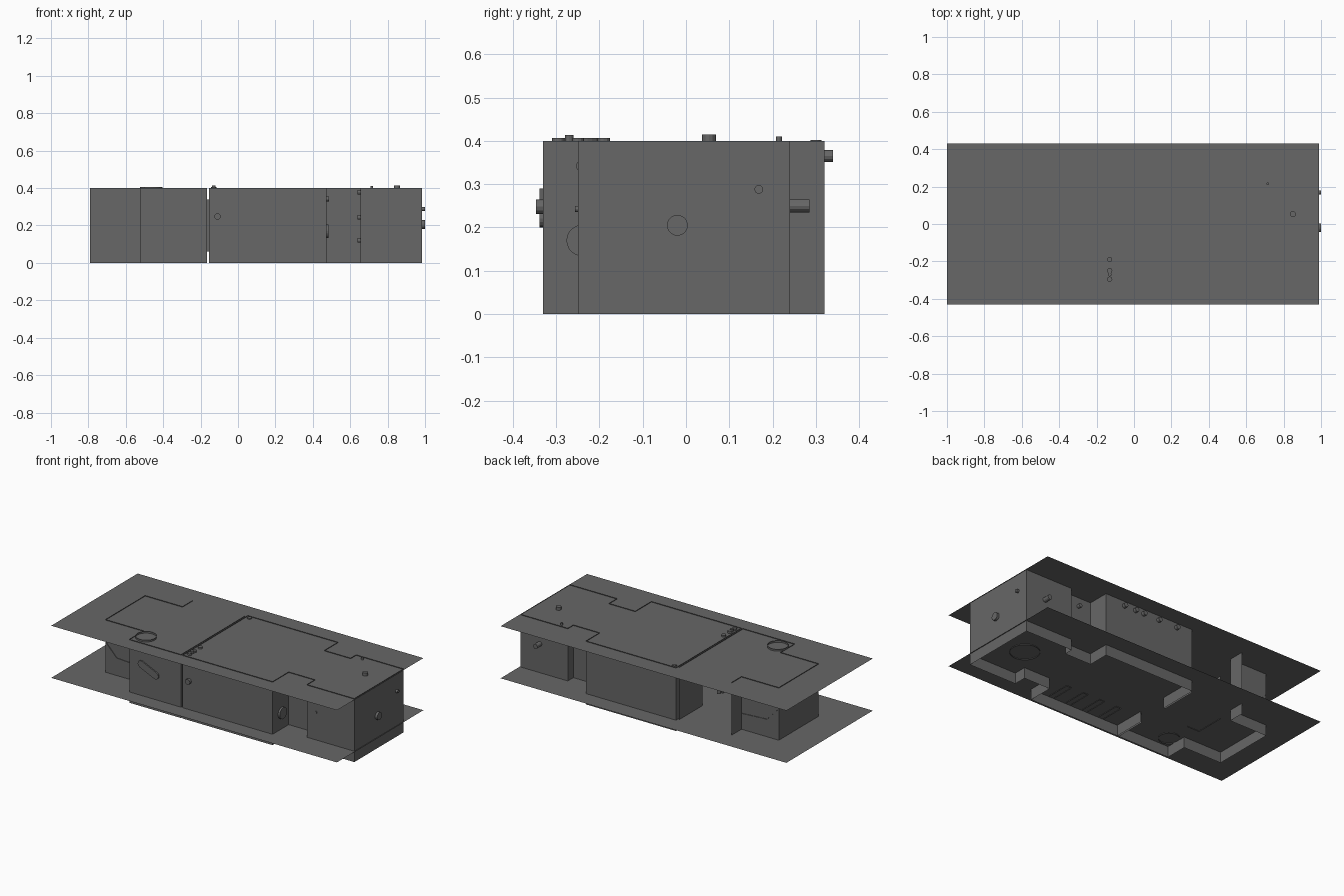
import bpy, bmesh, math
from mathutils import Vector

if "Cube" in bpy.data.objects:
    bpy.data.objects.remove(bpy.data.objects["Cube"])

FLOOR, CEIL, TOP = 0.068, 0.396, 0.40
grey = bpy.data.materials.new("dark grey")
grey.diffuse_color = (0.135, 0.135, 0.135, 1)
grey.use_nodes = True
grey.node_tree.nodes["Principled BSDF"].inputs["Base Color"].default_value = grey.diffuse_color


def finish(name, bm):
    me = bpy.data.meshes.new(name)
    bm.to_mesh(me)
    bm.free()
    me.materials.append(grey)
    ob = bpy.data.objects.new(name, me)
    bpy.context.collection.objects.link(ob)
    return ob


def sheet(name, corners):
    bm = bmesh.new()
    bm.faces.new([bm.verts.new(c) for c in corners])
    return finish(name, bm)


def wall(name, path, z0=0.0, z1=TOP):
    """Thin wall following a plan path."""
    bm = bmesh.new()
    lo = [bm.verts.new((x, y, z0)) for x, y in path]
    hi = [bm.verts.new((x, y, z1)) for x, y in path]
    for i in range(len(path) - 1):
        bm.faces.new((lo[i], lo[i + 1], hi[i + 1], hi[i]))
    return finish(name, bm)


def rod(name, centre, axis, r, length, n=12):
    bm = bmesh.new()
    bmesh.ops.create_cone(bm, cap_ends=True, segments=n, radius1=r, radius2=r, depth=length)
    q = Vector((0, 0, 1)).rotation_difference(Vector(axis))
    for v in bm.verts:
        v.co = q @ v.co + Vector(centre)
    return finish(name, bm)


def tube(name, x, y, z0, z1, r, n=32):
    wall(name, [(x + r * math.cos(2 * math.pi * i / n), y + r * math.sin(2 * math.pi * i / n))
                for i in range(n + 1)], z0, z1)


# floor and ceiling sheets
for name, z in (("floor", FLOOR), ("ceiling", CEIL)):
    sheet(name, [(-1, -.43, z), (.99, -.43, z), (.99, .43, z), (-1, .43, z)])

# main room and end room share one outline of walls
wall("main_and_end_walls", [(-.155, -.33), (.472, -.33), (.472, -.17), (.655, -.17), (.655, -.25),
                            (.985, -.25), (.985, .24), (.655, .24), (.655, .185), (.472, .185),
                            (.472, .32), (-.155, .32)])

# double partition with a doorway
for x, back in ((-.155, .32), (-.165, .305)):
    wall("partition_front", [(x, -.33), (x, -.13)])
    wall("partition_back", [(x, .07), (x, back)])
    wall("partition_lintel", [(x, -.13), (x, .07)], .31, TOP)
for y in (-.13, .07):
    wall("door_jamb", [(-.165, y), (-.155, y)], .06, .34)

# passage and nose room
wall("passage_and_nose_walls", [(-.165, -.33), (-.525, -.33), (-.525, -.19), (-.79, -.19),
                                (-.79, .205), (-.53, .205), (-.53, .305)])
wall("inner_door", [(-.46, -.085), (-.545, -.085), (-.545, .10)], FLOOR - .004, .34)

# sloped console ledge across the nose room, its edges just showing outside
bm = bmesh.new()
prof = [(-.535, .17), (-.71, .18), (-.79, .265)]
a = [bm.verts.new((x, -.194, z)) for x, z in prof]
b = [bm.verts.new((x, .209, z)) for x, z in prof]
for i in range(2):
    bm.faces.new((a[i], a[i + 1], b[i + 1], b[i]))
finish("console_ledge", bm)

# lift tube through floor and ceiling, round pedestal in the end room
tube("lift_tube", -.465, -.25, FLOOR - .006, .407, .06)
tube("round_pedestal", .77, -.03, FLOOR - .006, .10, .085)

# bunk frames along the front wall, feet just through the floor
for i in range(4):
    x = .33 - i * .12
    wall("bunk_frame", [(x - .018, -.32), (x - .018, -.17), (x + .018, -.17), (x + .018, -.32)],
         FLOOR - .004, .10)

# ceiling studs
rod("ceiling_stud", (.85, .053, .395), (0, 0, 1), .016, .04)
rod("ceiling_stud", (.715, .215, .39), (0, 0, 1), .007, .04)
rod("ceiling_stud", (-.13, .30, .39), (0, 0, 1), .013, .025)
for y in (-.295, -.25, -.19):
    rod("ceiling_stud", (-.13, y, .39), (0, 0, 1), .014, .034)
rod("ceiling_stud", (-.13, -.27, .395), (0, 0, 1), .010, .036)

# back wall studs
for x in (.34, .26, .20, .09, -.04):
    rod("back_stud", (x, .325, .365), (0, 1, 0), .014, .03)
rod("back_pipe", (.85, .255, .25), (0, 1, 0), .015, .06)
rod("back_stud", (.56, .19, .34), (0, 1, 0), .012, .03)
rod("passage_stud", (-.18, -.07, .12), (0, 0, 1), .012, .05)

# front wall fittings
rod("front_knob", (-.11, -.335, .248), (0, 1, 0), .017, .022)
rod("front_stud", (.72, -.25, .243), (0, 1, 0), .007, .012)
rod("side_disc", (.476, -.24, .17), (1, 0, 0), .036, .016, 24)
rod("side_stud", (.478, -.24, .342), (1, 0, 0), .014, .016)
for z in (.12, .243, .378):
    rod("end_room_stud", (.648, -.215, z), (1, 0, 0), .012, .02)

# slanted handle plate on the passage wall
bm = bmesh.new()
p, q, r = (-.44, .268), (-.34, .222), .022
ang = math.atan2(q[1] - p[1], q[0] - p[0])
ring = []
for (cx, cz), start in ((q, ang - math.pi / 2), (p, ang + math.pi / 2)):
    for i in range(9):
        t = start + math.pi * i / 8
        ring.append(bm.verts.new((cx + r * math.cos(t), -.326, cz + r * math.sin(t))))
f = bm.faces.new(ring)
ext = bmesh.ops.extrude_face_region(bm, geom=[f])
for v in ext["geom"]:
    if isinstance(v, bmesh.types.BMVert):
        v.co.y -= .012
bmesh.ops.recalc_face_normals(bm, faces=bm.faces)
finish("slanted_handle", bm)

# end wall fittings
rod("end_ring", (.99, -.02, .205), (1, 0, 0), .024, .02, 20)
rod("end_stud", (.99, .168, .288), (1, 0, 0), .010, .02)
